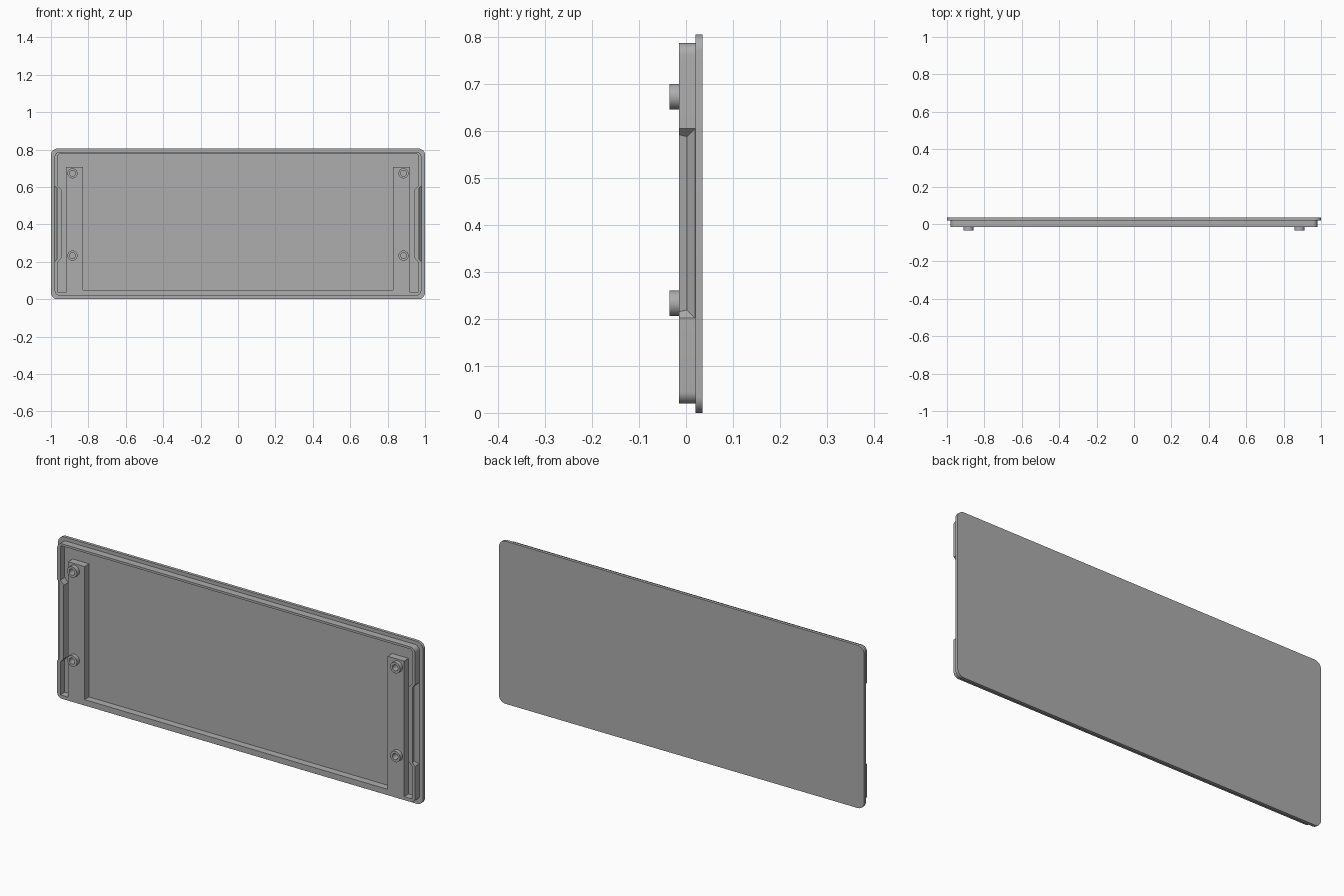
import bpy, bmesh
from math import sin, cos, pi, radians

if "Cube" in bpy.data.objects:
    bpy.data.objects.remove(bpy.data.objects["Cube"])

grey = bpy.data.materials.new("plain grey")
grey.use_nodes = True
COLOUR = (0.42, 0.42, 0.42, 1)
grey.diffuse_color = COLOUR
grey.node_tree.nodes["Principled BSDF"].inputs["Base Color"].default_value = COLOUR


def arc(cx, cz, r, start, sweep, steps):
    return [(cx + r * cos(start + sweep * i / steps), cz + r * sin(start + sweep * i / steps))
            for i in range(steps + 1)]


def circle(cx, cz, r):
    return arc(cx, cz, r, 0, 2 * pi, 32)[:-1]


def rounded_rect(x, z0, z1, r):
    corners = [(x - r, z1 - r), (r - x, z1 - r), (r - x, z0 + r), (x - r, z0 + r)]
    return [p for i, (cx, cz) in enumerate(corners)
            for p in arc(cx, cz, r, i * pi / 2, pi / 2, 8)]


def make_object(name, bm):
    bmesh.ops.recalc_face_normals(bm, faces=bm.faces)
    mesh = bpy.data.meshes.new(name)
    bm.to_mesh(mesh)
    bm.free()
    mesh.materials.append(grey)
    obj = bpy.data.objects.new(name, mesh)
    bpy.context.collection.objects.link(obj)
    return obj


def extrude_outline(name, loops, y0, y1):
    """Fill an outline (first loop) with holes (other loops) and extrude it along y."""
    bm = bmesh.new()
    for loop in loops:
        verts = [bm.verts.new((x, y0, z)) for x, z in loop]
        for a, b in zip(verts, verts[1:] + verts[:1]):
            bm.edges.new((a, b))
    bmesh.ops.triangle_fill(bm, edges=bm.edges[:], use_beauty=True)
    result = bmesh.ops.extrude_face_region(bm, geom=bm.faces[:])
    moved = [v for v in result["geom"] if isinstance(v, bmesh.types.BMVert)]
    bmesh.ops.translate(bm, verts=moved, vec=(0, y1 - y0, 0))
    return make_object(name, bm)


def activate(obj):
    bpy.ops.object.select_all(action="DESELECT")
    obj.select_set(True)
    bpy.context.view_layer.objects.active = obj


# Main dimensions
FRONT, RIM_FRONT, FLOOR, BACK = -0.035, -0.015, 0.02, 0.035
BOSSES = [(s * 0.885, z) for s in (-1, 1) for z in (0.233, 0.673)]

# Back plate
back_plate = extrude_outline("back_plate", [rounded_rect(1, 0, 0.805, 0.035)], FLOOR, BACK)

# Rim with mounting bars: cavity outline runs around the bars and the snap bulges
half = [(0.83, 0.049), (0.83, 0.708), (0.92, 0.708), (0.92, 0.037), (0.963, 0.037),
        (0.963, 0.2), (0.944, 0.22), (0.944, 0.585), (0.963, 0.605)]
half += arc(0.953, 0.766, 0.01, 0, pi / 2, 4)
cavity = half + [(-x, z) for x, z in reversed(half)]
holes = [circle(x, z, 0.015) for x, z in BOSSES]
rim = extrude_outline("rim_and_bars", [rounded_rect(0.98, 0.02, 0.787, 0.025), cavity] + holes,
                      RIM_FRONT, FLOOR + 0.001)

# Snap grooves in both side walls, with sloped ends
groove = [(0.99, 0.019, 0), (0.99, -0.03, 0), (0.98, 0.019, 0), (0.98, -0.03, 0),
          (0.963, 0.002, 0.017), (0.97, -0.01, 0.01), (0.97, -0.03, 0.01)]
for side in (-1, 1):
    bm = bmesh.new()
    for x, y, inset in groove:
        for z in (0.202 + inset, 0.605 - inset):
            bm.verts.new((side * x, y, z))
    bmesh.ops.convex_hull(bm, input=bm.verts[:])
    cutter = make_object("groove_cutter", bm)
    cutter.hide_render = True
    mod = rim.modifiers.new("groove", "BOOLEAN")
    mod.operation, mod.solver, mod.object = "DIFFERENCE", "EXACT", cutter
    activate(rim)
    bpy.ops.object.modifier_apply(modifier=mod.name)
    bpy.data.objects.remove(cutter)

# Screw bosses on the bars
parts = [back_plate, rim]
for i, (x, z) in enumerate(BOSSES):
    parts.append(extrude_outline(f"screw_boss_{i + 1}", [circle(x, z, 0.027), circle(x, z, 0.015)],
                                 FRONT, RIM_FRONT))

for obj in parts:
    activate(obj)
    bpy.ops.object.shade_smooth_by_angle(angle=radians(30))
